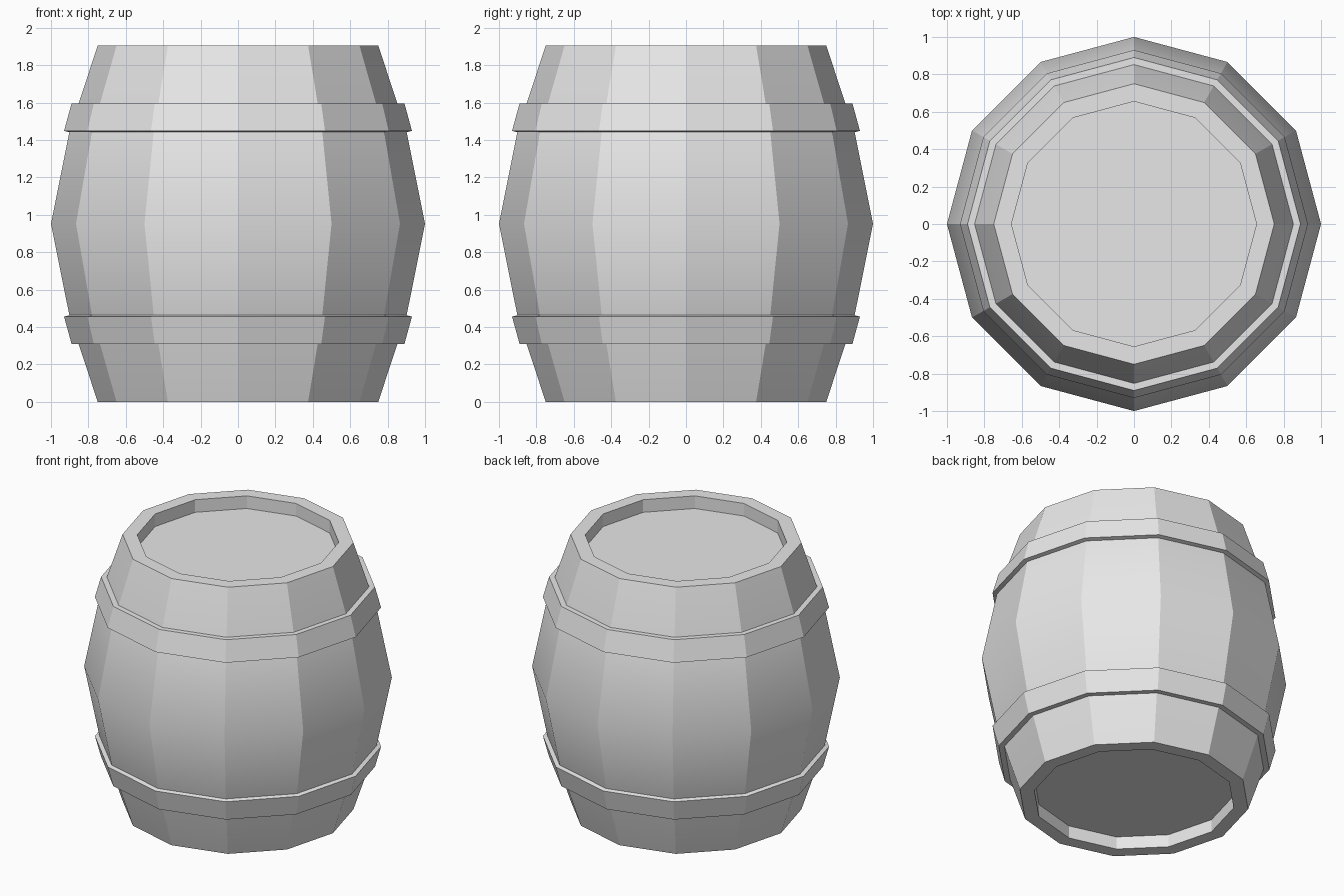
import bpy
import bmesh
from math import cos, sin, pi, radians

SIDES = 12
HEIGHT = 1.905

cube = bpy.data.objects.get("Cube")
if cube:
    bpy.data.objects.remove(cube, do_unlink=True)

grey = bpy.data.materials.new("plain grey")
grey.use_nodes = True
colour = (0.8, 0.8, 0.8, 1)
grey.diffuse_color = colour
grey.node_tree.nodes["Principled BSDF"].inputs["Base Color"].default_value = colour


def lathe(name, profile, closed=False):
    """Spin (radius, z) points round the z axis; cap the ends unless closed."""
    bm = bmesh.new()
    rings = [[bm.verts.new((r * cos(2 * pi * i / SIDES), r * sin(2 * pi * i / SIDES), z))
              for i in range(SIDES)] for r, z in profile]
    pairs = list(zip(rings, rings[1:]))
    if closed:
        pairs.append((rings[-1], rings[0]))
    else:
        bm.faces.new(rings[0])
        bm.faces.new(rings[-1])
    for a, b in pairs:
        for i in range(SIDES):
            j = (i + 1) % SIDES
            bm.faces.new((a[i], a[j], b[j], b[i]))
    bmesh.ops.recalc_face_normals(bm, faces=bm.faces)
    mesh = bpy.data.meshes.new(name)
    bm.to_mesh(mesh)
    bm.free()
    mesh.materials.append(grey)
    obj = bpy.data.objects.new(name, mesh)
    bpy.context.collection.objects.link(obj)
    # Soft along the bulge, crisp between staves
    bpy.ops.object.select_all(action="DESELECT")
    obj.select_set(True)
    bpy.context.view_layer.objects.active = obj
    bpy.ops.object.shade_smooth_by_angle(angle=radians(25))
    return obj


def flip(profile):
    """Mirror a profile about mid height."""
    return [(r, HEIGHT - z) for r, z in reversed(profile)]


# Bulging body with a recessed head at each end
upper = [(0.9, 1.45), (0.75, HEIGHT), (0.655, HEIGHT), (0.655, HEIGHT - 0.09)]
lathe("barrel_body", flip(upper) + [(1.0, HEIGHT / 2)] + upper)

# Hoops
hoop = [(0.895, 1.44), (0.93, 1.449), (0.89, 1.595), (0.85, 1.595)]
lathe("upper_hoop", hoop, closed=True)
lathe("lower_hoop", flip(hoop), closed=True)
